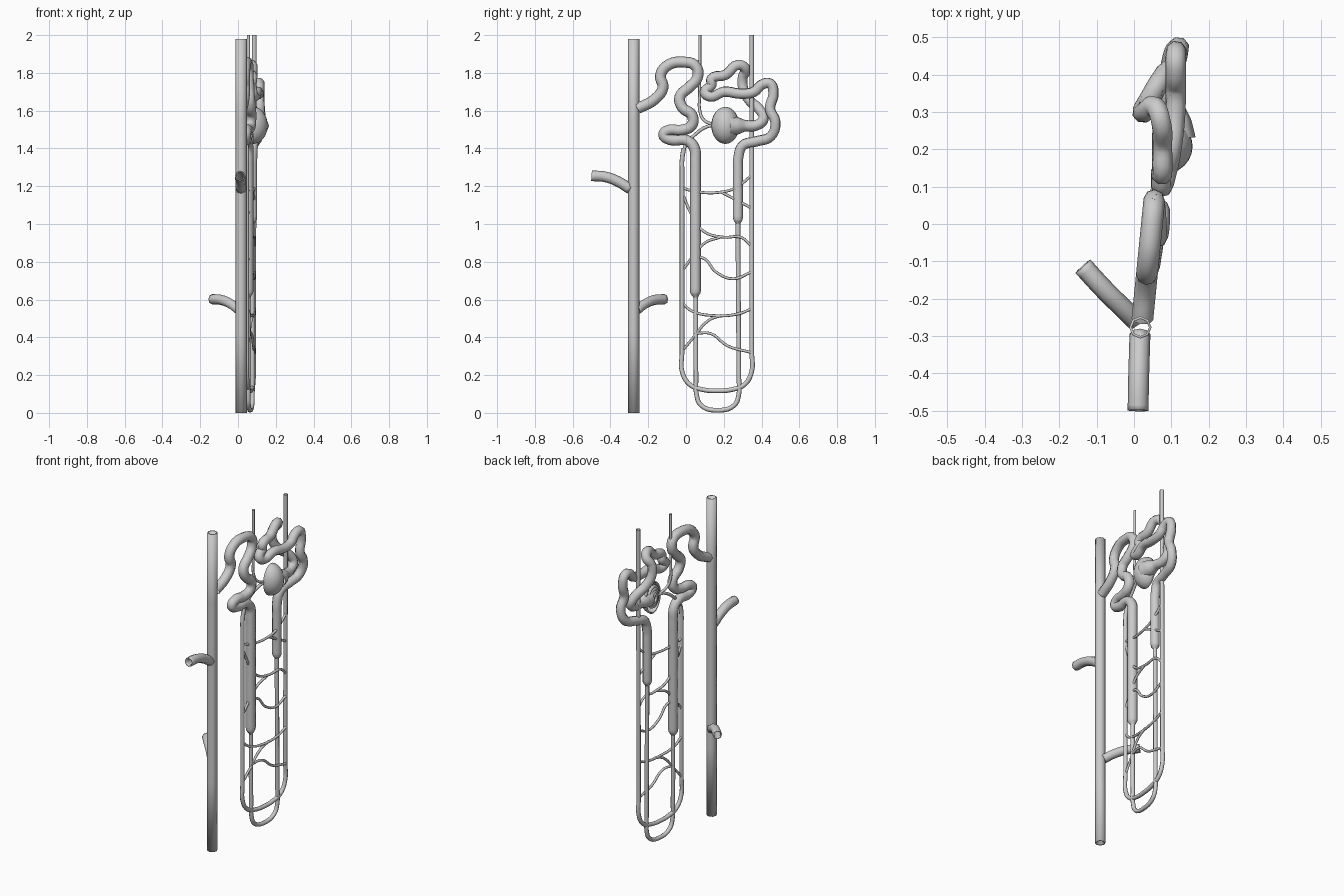
import bpy, bmesh, math
from mathutils import Matrix


def px(y):
    # the whole model lies in a slightly slanted plane
    return 0.048 + 0.1 * y


def tube(name, pts, r, wall=0.0, res=5, sides=2):
    """Smooth round tube. pts: (y, z), (y, z, x) or (y, z, x, radius)."""
    cu = bpy.data.curves.new(name, 'CURVE')
    cu.dimensions = '3D'
    cu.bevel_depth = 1.0
    cu.bevel_resolution = sides
    cu.resolution_u = res
    sp = cu.splines.new('BEZIER')
    sp.bezier_points.add(len(pts) - 1)
    for b, p in zip(sp.bezier_points, pts):
        x = p[2] if len(p) > 2 and p[2] is not None else px(p[0])
        b.co = (x, p[0], p[1])
        b.handle_left_type = b.handle_right_type = 'AUTO'
        b.radius = p[3] if len(p) > 3 else r
    ob = bpy.data.objects.new(name, cu)
    bpy.context.collection.objects.link(ob)
    bpy.ops.object.select_all(action='DESELECT')
    ob.select_set(True)
    bpy.context.view_layer.objects.active = ob
    bpy.ops.object.convert(target='MESH')
    ob = bpy.context.object
    if wall:
        m = ob.modifiers.new('wall', 'SOLIDIFY')
        m.thickness = wall
        m.offset = -1
    bpy.ops.object.shade_smooth_by_angle(angle=math.radians(60))
    return ob


# collecting duct and its two side stubs
tube('collecting_duct', [(-0.277, 0, 0.017), (-0.277, 1.98, 0.017)], 0.03, 0.007)
tube('upper_side_duct', [(-0.295, 1.185, 0.016), (-0.36, 1.225, 0.014),
                         (-0.43, 1.25, 0.012), (-0.50, 1.255, 0.011)], 0.028, 0.007)
tube('lower_side_duct', [(-0.26, 0.545, 0.005), (-0.22, 0.575, -0.035),
                         (-0.17, 0.597, -0.085), (-0.113, 0.602, -0.137)], 0.027, 0.007)

# distal convoluted tubule running into the thick ascending limb
tube('distal_tubule', [
    (-0.255, 1.612), (-0.167, 1.659), (-0.122, 1.722), (-0.135, 1.786),
    (-0.098, 1.839), (-0.013, 1.857), (0.052, 1.835), (0.06, 1.775),
    (0.015, 1.722, 0.058), (-0.032, 1.675, 0.06), (-0.02, 1.618, 0.065),
    (0.032, 1.575, 0.068), (0.03, 1.522, 0.065), (-0.025, 1.497, 0.055),
    (-0.09, 1.497, 0.045), (-0.118, 1.473, 0.04), (-0.085, 1.447, 0.042),
    (0.005, 1.442), (0.043, 1.405), (0.05, 1.33), (0.05, 1.25),
    (0.05, 0.70), (0.05, 0.65), (0.05, 0.635, None, 0.027),
    (0.052, 0.61, None, 0.012)], 0.029)

# proximal convoluted tubule from the capsule to the thick descending limb
tube('proximal_tubule', [
    (0.23, 1.52, 0.11, 0.055), (0.275, 1.52, 0.108, 0.046), (0.315, 1.52, 0.105, 0.03),
    (0.37, 1.522, 0.10), (0.41, 1.555, 0.095), (0.39, 1.605, 0.075), (0.34, 1.65, 0.045),
    (0.305, 1.71, 0.025), (0.30, 1.775, 0.028), (0.315, 1.82, 0.055),
    (0.275, 1.842, 0.072), (0.21, 1.79, 0.075), (0.135, 1.768, 0.075),
    (0.135, 1.735, 0.072), (0.10, 1.70, 0.075), (0.13, 1.675, 0.085), (0.20, 1.70, 0.10),
    (0.29, 1.69, 0.11), (0.36, 1.70, 0.112), (0.40, 1.737, 0.112),
    (0.445, 1.743, 0.112), (0.463, 1.69, 0.113), (0.445, 1.61, 0.115),
    (0.473, 1.54, 0.12), (0.45, 1.465, 0.105), (0.37, 1.437, 0.09),
    (0.30, 1.415, 0.08), (0.277, 1.35), (0.275, 1.28),
    (0.275, 1.08), (0.275, 1.035), (0.275, 1.02, None, 0.025),
    (0.275, 1.0, None, 0.012)], 0.028)

# thin hairpin loop
tube('thin_loop', [
    (0.275, 1.04), (0.275, 0.96), (0.28, 0.18), (0.28, 0.10), (0.255, 0.04),
    (0.168, 0.014), (0.08, 0.04), (0.055, 0.10), (0.053, 0.18),
    (0.052, 0.58), (0.052, 0.66)], 0.0125)

# cup-shaped capsule, open at the back
bm = bmesh.new()
bmesh.ops.create_uvsphere(bm, u_segments=24, v_segments=16, radius=1)
bmesh.ops.delete(bm, geom=[v for v in bm.verts if v.co.x < -0.05], context='VERTS')
bmesh.ops.transform(bm, matrix=Matrix.Translation((0.08, 0.208, 1.522))
                    @ Matrix.Diagonal((0.077, 0.074, 0.098, 1)), verts=bm.verts)
me = bpy.data.meshes.new('capsule')
bm.to_mesh(me)
bm.free()
cap = bpy.data.objects.new('capsule', me)
bpy.context.collection.objects.link(cap)
for p in me.polygons:
    p.use_smooth = True
sol = cap.modifiers.new('wall', 'SOLIDIFY')
sol.thickness = 0.008
sol.offset = -1

# coiled capillary tuft inside the capsule
coil = []
for i in range(29):
    a = i * math.pi / 4
    r = 0.012 + 0.043 * i / 28
    coil.append((0.205 + r * math.cos(a), 1.522 + 1.25 * r * math.sin(a),
                 0.085 - 0.012 * (1 - i / 28)))
tube('capillary_tuft', coil, 0.009, res=3)

# incoming vessel, and outgoing vessel that loops down and up again
tube('incoming_vessel', [
    (0.073, 2.0), (0.073, 1.9), (0.072, 1.68), (0.073, 1.60), (0.095, 1.55, 0.065),
    (0.15, 1.525, 0.08)], 0.008)
tube('outgoing_vessel', [
    (0.17, 1.525, 0.08), (0.11, 1.515, 0.07), (0.05, 1.475, 0.055), (0.0, 1.42, 0.048),
    (-0.02, 1.36)], 0.009)
tube('long_vessel_loop', [
    (0.348, 2.0, 0.086), (0.348, 1.9, 0.086), (0.348, 0.32), (0.348, 0.22),
    (0.31, 0.15), (0.24, 0.123), (0.165, 0.117), (0.09, 0.123), (0.02, 0.15), (-0.021, 0.22),
    (-0.021, 0.32), (-0.021, 1.28), (-0.021, 1.34), (-0.012, 1.40)], 0.0125)

# small cross-linking capillaries
links = [
    [(-0.018, 1.19), (0.05, 1.172), (0.17, 1.167), (0.26, 1.19), (0.345, 1.255)],
    [(0.19, 1.167), (0.27, 1.125), (0.345, 1.085)],
    [(-0.018, 1.16), (0.035, 1.04), (0.095, 0.96), (0.20, 0.93), (0.29, 0.93), (0.345, 0.885)],
    [(-0.018, 0.755), (0.05, 0.845), (0.10, 0.90), (0.18, 0.93)],
    [(0.03, 0.815), (0.09, 0.82), (0.16, 0.745), (0.25, 0.71), (0.345, 0.745)],
    [(-0.018, 0.58), (0.03, 0.54), (0.15, 0.515), (0.28, 0.525), (0.345, 0.55)],
    [(-0.018, 0.33), (0.04, 0.40), (0.12, 0.49), (0.19, 0.517)],
    [(0.045, 0.42), (0.13, 0.42), (0.22, 0.355), (0.345, 0.32)],
]
for i, path in enumerate(links):
    tube(f'capillary_{i + 1}', [(y, z, px(y) + 0.012 * math.sin(math.pi * y / 0.4))
                                for y, z in path], 0.0075)
